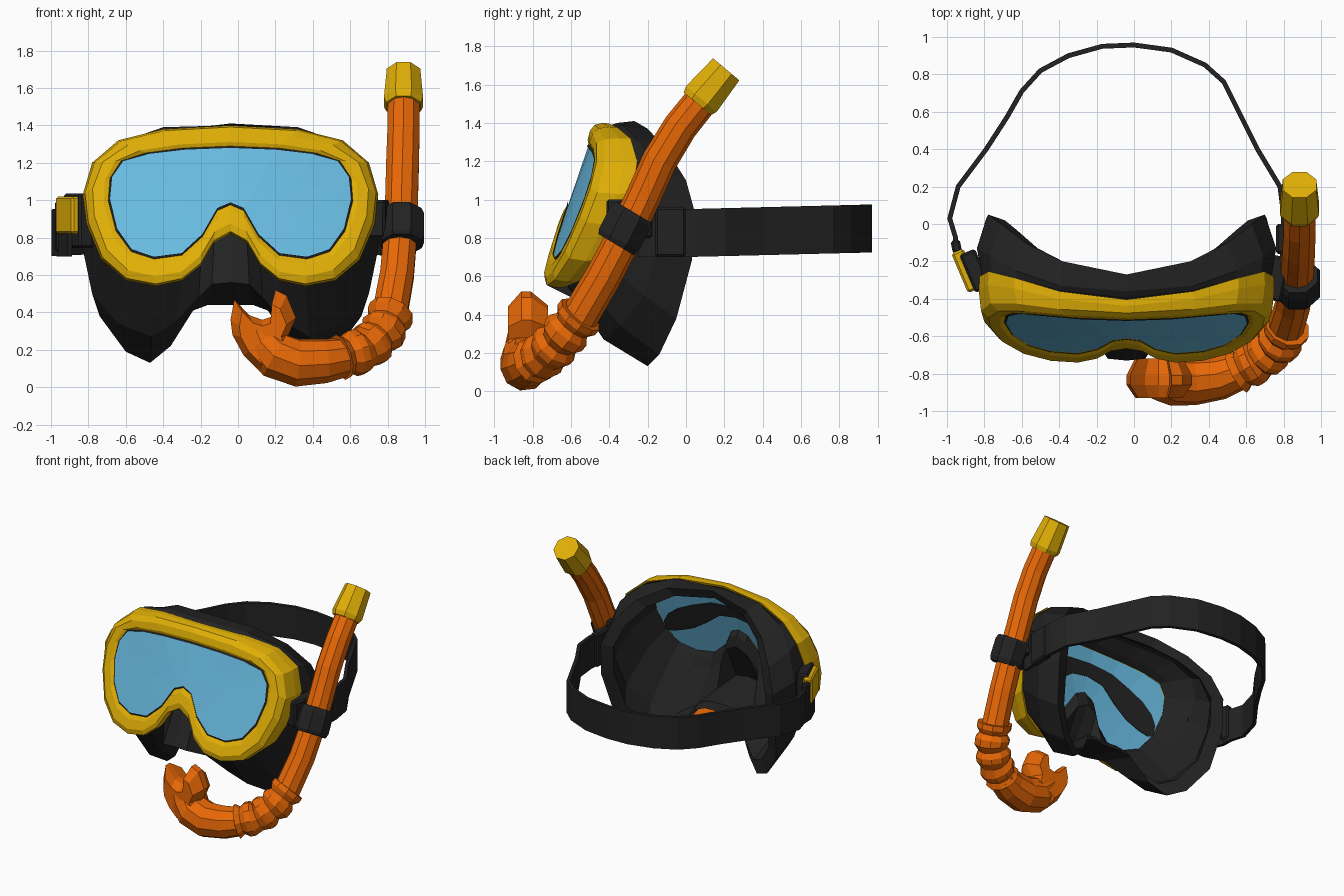
import bpy
import bmesh
from math import cos, sin, pi
from mathutils import Vector, Matrix

default_cube = bpy.data.objects.get("Cube")
if default_cube:
    bpy.data.objects.remove(default_cube, do_unlink=True)


def make_material(name, red, green, blue):
    material = bpy.data.materials.new(name)
    material.use_nodes = True
    colour = (red, green, blue, 1)
    material.diffuse_color = colour
    material.node_tree.nodes["Principled BSDF"].inputs["Base Color"].default_value = colour
    return material


yellow = make_material("yellow plastic", .75, .43, .002)
orange = make_material("orange plastic", .82, .14, .002)
black = make_material("black rubber", .016, .016, .016)
blue = make_material("blue glass", .14, .5, .76)


def finish(name, bm, material):
    bmesh.ops.recalc_face_normals(bm, faces=bm.faces)
    mesh = bpy.data.meshes.new(name)
    bm.to_mesh(mesh)
    bm.free()
    mesh.materials.append(material)
    obj = bpy.data.objects.new(name, mesh)
    bpy.context.collection.objects.link(obj)
    return obj


def thicken(obj, thickness):
    modifier = obj.modifiers.new("thickness", 'SOLIDIFY')
    modifier.thickness = thickness
    modifier.offset = 0


def loft(name, rings, material, caps=False, loop=False):
    """Join closed rings of equal length with quads."""
    bm = bmesh.new()
    rows = [[bm.verts.new(point) for point in ring] for ring in rings]
    pairs = list(zip(rows, rows[1:]))
    if loop:
        pairs.append((rows[-1], rows[0]))
    for first, second in pairs:
        for i in range(len(first)):
            j = (i + 1) % len(first)
            bm.faces.new((first[i], first[j], second[j], second[i]))
    if caps:
        bm.faces.new(rows[0])
        bm.faces.new(rows[-1])
    return finish(name, bm, material)


def sweep(name, stations, material, sides=10):
    """Round tube through stations of (x, y, z, radius)."""
    centres = [Vector(s[:3]) for s in stations]
    across = Vector((1, 0, 0))
    rings = []
    for i, centre in enumerate(centres):
        ahead = centres[min(i + 1, len(centres) - 1)]
        behind = centres[max(i - 1, 0)]
        tangent = (ahead - behind).normalized()
        across = (across - tangent * across.dot(tangent)).normalized()
        other = tangent.cross(across)
        turns = [2 * pi * (k + .5) / sides for k in range(sides)]
        rings.append([centre + (across * cos(a) + other * sin(a)) * stations[i][3] for a in turns])
    return loft(name, rings, material, caps=True)


def block(name, centre, size, turn, material):
    bm = bmesh.new()
    place = Matrix.Translation(centre) @ Matrix.Rotation(turn, 4, 'Z') @ Matrix.Diagonal((*size, 1))
    bmesh.ops.create_cube(bm, size=1, matrix=place)
    bmesh.ops.bevel(bm, geom=bm.edges[:], offset=.012, segments=1, affect='EDGES')
    return finish(name, bm, material)


# Mask outlines: right half from the nose notch round to the top centre
MASK_X = -.04
outer = [(0, .82), (.09, .77), (.16, .65), (.26, .57), (.4, .54), (.56, .57), (.69, .68),
         (.77, .87), (.79, 1.03), (.74, 1.2), (.6, 1.32), (.36, 1.38), (0, 1.4)]
inner = [(0, .98), (.07, .95), (.15, .81), (.26, .71), (.41, .69), (.53, .73), (.61, .84),
         (.65, 1), (.64, 1.12), (.58, 1.21), (.45, 1.25), (.25, 1.275), (0, 1.285)]


def mirrored(half):
    """Complete a half ring across the mask centre line."""
    right = [Vector((MASK_X + x, y, z)) for x, y, z in half]
    left = [Vector((MASK_X - x, y, z)) for x, y, z in half[-2:0:-1]]
    return right + left


def face_ring(blend, offset, bow=.19):
    """Ring between the outer and inner outlines on the tilted, bowed mask face."""
    half = []
    for (xo, zo), (xi, zi) in zip(outer, inner):
        x = xo + (xi - xo) * blend
        z = zo + (zi - zo) * blend
        half.append((x, -.665 + (z - .6) * .34 + bow * x * x + offset, z))
    return mirrored(half)


# Yellow frame
loft("mask_frame", [face_ring(1, -.075), face_ring(.78, -.09), face_ring(.35, -.095),
                    face_ring(.08, -.08, .22), face_ring(0, -.045, .33), face_ring(.02, -.01, .4),
                    face_ring(.25, -.01, .4), face_ring(.85, -.06)], yellow, loop=True)

# Thin rubber gasket round the glass
loft("glass_gasket", [face_ring(.95, -.076), face_ring(1.05, -.084)], black)


# Glass, and a rubber band lining the middle of its back
def glass_strips(name, levels, shift, material):
    """Upright strips between the lower and upper edges of the opening."""
    bm = bmesh.new()
    edge = [p + Vector((0, shift, 0)) for p in face_ring(1, -.07)]
    for side in (1, -1):
        columns = []
        for i in range(6):
            low, high = edge[i * side], edge[(12 - i) * side]
            columns.append([bm.verts.new(low.lerp(high, t)) for t in levels])
        columns.append([bm.verts.new(edge[6 * side])] * len(levels))
        for a, b in zip(columns, columns[1:]):
            for k in range(len(levels) - 1):
                corners = (a[k], b[k], b[k + 1], a[k + 1])
                bm.faces.new(list(dict.fromkeys(corners)))
    bmesh.ops.remove_doubles(bm, verts=bm.verts, dist=.0001)
    return finish(name, bm, material)


thicken(glass_strips("glass", (0, .38, .68, 1), 0, blue), .012)
thicken(glass_strips("glass_inner_band", (.38, .68), .012, black), .006)

# Rubber skirt with nose pocket, cheek lobes and turned-in face seal
middle = [(0, -.73, .56), (.1, -.72, .55), (.17, -.58, .48), (.29, -.48, .35), (.42, -.43, .27),
          (.6, -.34, .34), (.74, -.22, .5), (.79, -.15, .74), (.8, -.13, .97),
          (.73, -.17, 1.17), (.59, -.25, 1.31), (.36, -.33, 1.39), (0, -.36, 1.4)]
rear = [(0, -.35, .44), (.12, -.34, .44), (.2, -.32, .41), (.32, -.26, .22), (.43, -.2, .13),
        (.56, -.14, .19), (.7, -.05, .38), (.75, .03, .68), (.74, .05, .92),
        (.67, 0, 1.1), (.54, -.1, 1.26), (.34, -.2, 1.37), (0, -.27, 1.41)]


def shrink(half, scale, shift):
    return [(x * scale, y + shift, .85 + (z - .85) * scale) for x, y, z in half]


loft("mask_skirt", [face_ring(.12, 0, .38), mirrored(middle), mirrored(rear),
                    mirrored(shrink(rear, .88, -.03)), mirrored(shrink(middle, .94, .02)),
                    face_ring(.3, .02, .41), face_ring(.8, -.02, .23),
                    face_ring(1.03, -.058)], black)

# Head strap ribbon
path = [(-.9, -.28), (-.95, -.16), (-.955, -.07), (-.985, .03), (-.94, .2), (-.79, .4),
        (-.68, .57), (-.6, .71), (-.5, .82), (-.35, .9), (-.17, .95), (0, .957), (.2, .93),
        (.38, .85), (.48, .76), (.57, .58), (.66, .4), (.78, .2), (.8, .05), (.79, -.25)]
bm = bmesh.new()
rails = []
for x, y in path:
    low = .7 + .025 * max(y, 0)
    rails.append([bm.verts.new((x, y, z)) for z in (low, low + .25)])
for (a, b), (c, d) in zip(rails, rails[1:]):
    bm.faces.new((a, c, d, b))
thicken(finish("head_strap", bm, black), .026)

# Strap fittings
block("right_strap_lug", (-.85, -.25, .89), (.09, .22, .29), .4, black)
block("right_buckle", (-.9, -.25, .92), (.07, .23, .2), .4, yellow)
block("right_buckle_bar", (-.95, -.12, .86), (.05, .07, .27), .2, black)
block("left_strap_lug", (.76, -.29, .9), (.1, .24, .2), -.2, black)
block("left_buckle_bar", (.79, -.08, .83), (.06, .16, .26), 0, black)

# Snorkel tube, ribbed bend and elbow
tube = [(.885, .09, 1.53, .088), (.885, -.03, 1.38, .09), (.88, -.14, 1.2, .092),
        (.875, -.22, 1.02, .092), (.87, -.31, .83, .093), (.85, -.43, .6, .095),
        (.81, -.56, .38, .098)]
sweep("snorkel_tube", tube, orange)

bend = [Vector(p) for p in ((.82, -.55, .4), (.77, -.64, .29), (.68, -.72, .2), (.55, -.79, .16))]
ribs = []
for i in range(13):
    t = i / 4
    k = min(int(t), 2)
    point = bend[k].lerp(bend[k + 1], t - k)
    ribs.append((*point, .1 if i % 3 == 2 else .126))
sweep("snorkel_bellows", ribs, orange)

elbow = [(.57, -.78, .16, .105), (.46, -.82, .14, .12), (.32, -.84, .13, .13),
         (.2, -.84, .17, .13), (.13, -.83, .24, .115), (.1, -.83, .31, .1)]
sweep("snorkel_elbow", elbow, orange)

# Two-pronged mouthpiece
outline = [(-.04, .36), (-.02, .47), (.06, .385), (.13, .36), (.19, .38), (.2, .52), (.26, .49),
           (.31, .37), (.27, .28), (.3, .2), (.12, .08), (.03, .17), (-.03, .28)]


def mouth_ring(y, scale):
    return [(.13 + (x - .13) * scale, y, .24 + (z - .24) * scale) for x, z in outline]


loft("mouthpiece", [mouth_ring(-.93, .72), mouth_ring(-.86, 1), mouth_ring(-.81, 1),
                    mouth_ring(-.72, .74)], orange, caps=True)

# Snorkel cap and keeper
sweep("snorkel_cap", [(.885, .06, 1.5, .1), (.885, .08, 1.525, .113), (.885, .21, 1.68, .097)],
      yellow, sides=8)
sweep("snorkel_keeper", [(.875, -.365, .765, .115), (.875, -.35, .79, .128),
                         (.875, -.29, .91, .128), (.875, -.275, .935, .115)], black, sides=8)
